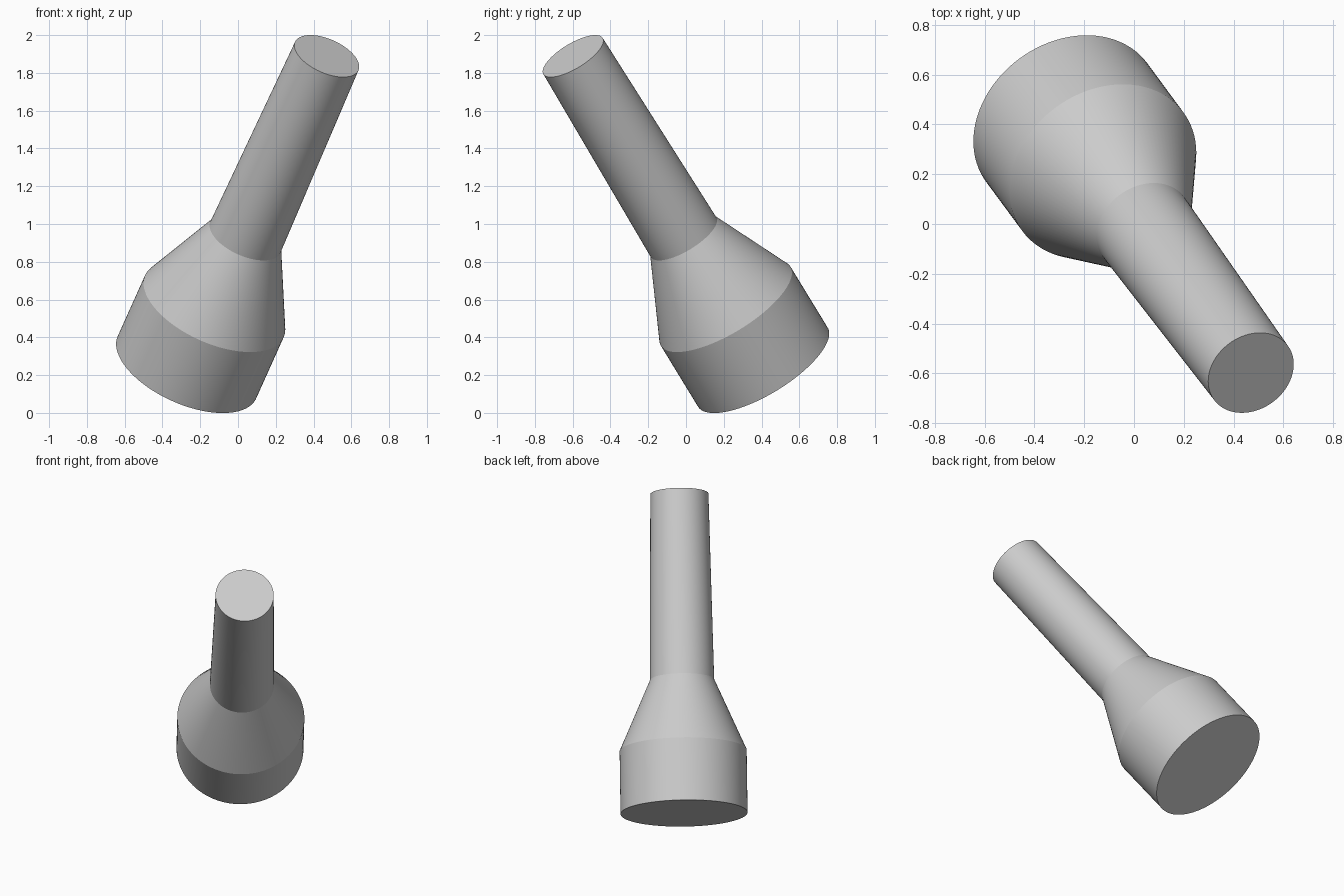
import bpy, bmesh, math
from mathutils import Vector

cube = bpy.data.objects.get("Cube")
if cube:
    bpy.data.objects.remove(cube, do_unlink=True)

SEGMENTS = 96
BASE = Vector((-0.27, 0.407, 0.242))     # centre of the wide end
TIP = Vector((0.47, -0.598, 1.889))      # centre of the narrow end
AXIS = TIP - BASE
LENGTH = AXIS.length
TILT = AXIS.to_track_quat('Z', 'Y')

# Plain grey for the whole body
grey = bpy.data.materials.new("plain_grey")
grey.use_nodes = True
colour = (0.6, 0.6, 0.6, 1)
grey.diffuse_color = colour
grey.node_tree.nodes["Principled BSDF"].inputs["Base Color"].default_value = colour


def turned_part(name, profile, cap_start=False, cap_end=False):
    """Turn (radius, distance along axis) points around the tilted axis."""
    bm = bmesh.new()
    rings = []
    for radius, along in profile:
        angles = [math.tau * i / SEGMENTS for i in range(SEGMENTS)]
        rings.append([bm.verts.new((radius * math.cos(a), radius * math.sin(a), along))
                      for a in angles])
    for low, high in zip(rings, rings[1:]):
        for i in range(SEGMENTS):
            j = (i + 1) % SEGMENTS
            bm.faces.new((low[i], low[j], high[j], high[i]))
    if cap_start:
        bm.faces.new(rings[0][::-1])
    if cap_end:
        bm.faces.new(rings[-1])
    mesh = bpy.data.meshes.new(name)
    bm.to_mesh(mesh)
    bm.free()
    mesh.materials.append(grey)
    obj = bpy.data.objects.new(name, mesh)
    bpy.context.collection.objects.link(obj)
    obj.location = BASE
    obj.rotation_euler = TILT.to_euler()
    # Smooth sides, sharp shoulder and end rims
    bpy.ops.object.select_all(action='DESELECT')
    obj.select_set(True)
    bpy.context.view_layer.objects.active = obj
    bpy.ops.object.shade_smooth_by_angle(angle=math.radians(15))
    return obj


HEAD_R, NECK_R, TIP_R = 0.402, 0.203, 0.184
SHOULDER, NECK = 0.405, 0.863

# Wide head with its conical shoulder, then the slightly tapered handle
turned_part("head", [(HEAD_R, 0), (HEAD_R, SHOULDER), (NECK_R, NECK)], cap_start=True)
turned_part("handle", [(NECK_R, NECK), (TIP_R, LENGTH)], cap_end=True)
